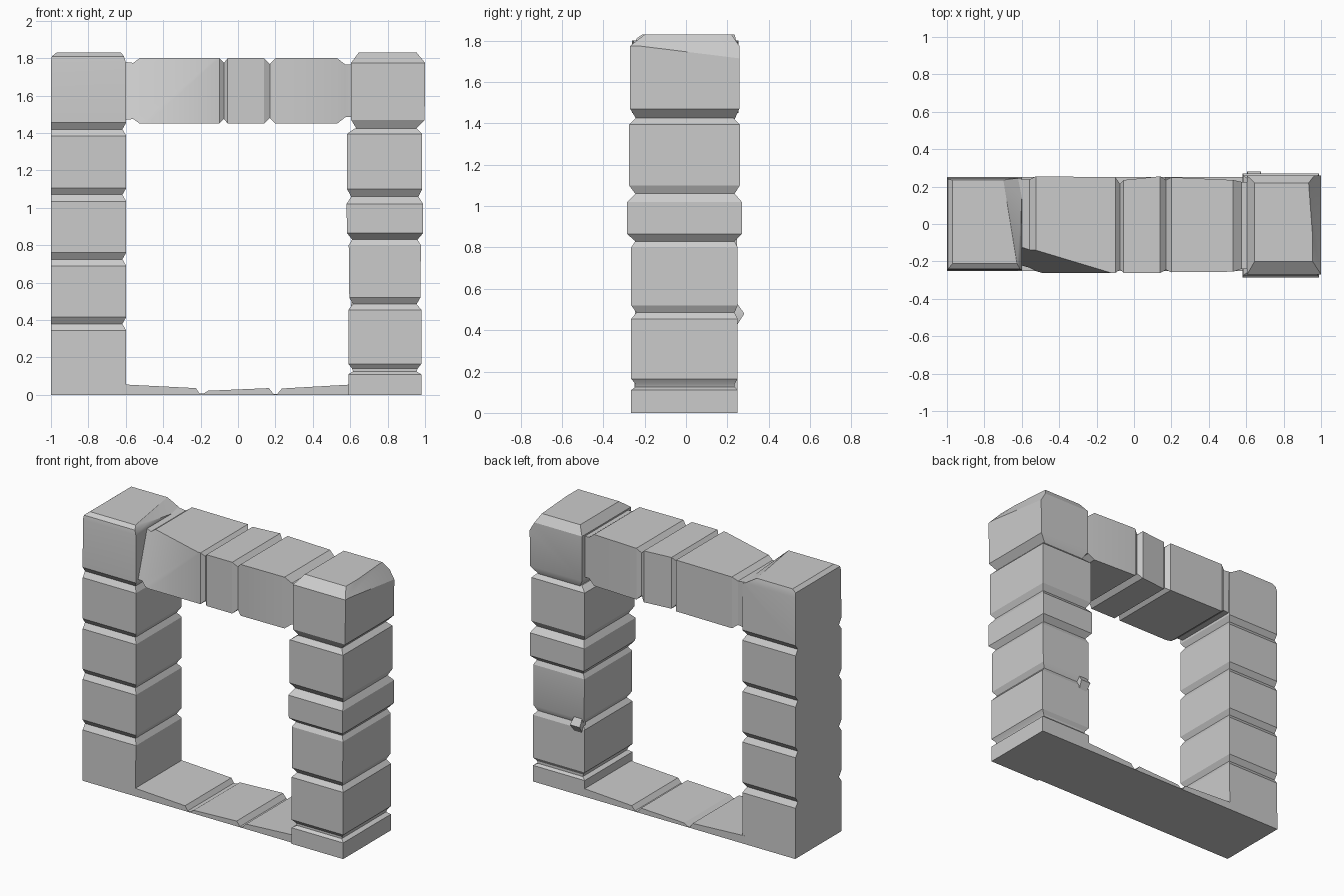
import bpy, bmesh, math
from mathutils import Vector


def finish(name, bm):
    bmesh.ops.recalc_face_normals(bm, faces=bm.faces[:])
    mesh = bpy.data.meshes.new(name)
    bm.to_mesh(mesh)
    bm.free()
    obj = bpy.data.objects.new(name, mesh)
    bpy.context.collection.objects.link(obj)
    bpy.ops.object.select_all(action='DESELECT')
    obj.select_set(True)
    bpy.context.view_layer.objects.active = obj
    bpy.ops.object.shade_smooth_by_angle(angle=math.radians(25))
    return obj


def loft(name, stations, axis, chips=()):
    """Skin rectangles (pos, a0, a1, y0, y1) along z (a = x) or x (a = z);
    each chip is a plane (three points) that slices off a corner."""
    bm = bmesh.new()
    rings = []
    for p, a0, a1, y0, y1 in stations:
        corners = [(a0, y0), (a1, y0), (a1, y1), (a0, y1)]
        rings.append([bm.verts.new((a, y, p) if axis == 'z' else (p, y, a))
                      for a, y in corners])
    for r, s in zip(rings, rings[1:]):
        for i in range(4):
            j = (i + 1) % 4
            bm.faces.new((r[i], r[j], s[j], s[i]))
    bm.faces.new(rings[0])
    bm.faces.new(rings[-1])
    for a, b, c in chips:
        a, b, c = Vector(a), Vector(b), Vector(c)
        n = (b - a).cross(c - a)
        mid = sum((v.co for v in bm.verts), Vector()) / len(bm.verts)
        if n.dot(mid - a) > 0:
            n = -n
        cut = bmesh.ops.bisect_plane(bm, geom=bm.verts[:] + bm.edges[:] + bm.faces[:],
                                     plane_co=a, plane_no=n, clear_outer=True)
        edges = [e for e in cut['geom_cut'] if isinstance(e, bmesh.types.BMEdge)]
        bmesh.ops.holes_fill(bm, edges=edges, sides=0)
    return finish(name, bm)


# Left pillar: flush outer side, grooves on the other three sides
left = [(0, -1, -.6, -.25, .25)]
for z in (.38, .725, 1.07, 1.42):
    left += [(z - .035, -1, -.598, -.247, .247),
             (z, -1, -.618, -.222, .222),
             (z + .035, -1, -.598, -.247, .247)]
left += [(1.78, -1, -.6, -.245, .245), (1.81, -.995, -.61, -.24, .24),
         (1.83, -.97, -.625, -.212, .235)]
loft("left_pillar", left, 'z',
     chips=[((-.68, .12, 1.83), (-.625, -.22, 1.83), (-.6, .24, 1.77))])

# Right pillar: separate stacked stones with narrow joints
right = [(0, .59, .98, -.265, .25), (.11, .59, .98, -.265, .25),
         (.125, .615, .955, -.245, .235), (.14, .61, .96, -.245, .235),
         (.165, .59, .98, -.265, .25), (.455, .59, .98, -.265, .25),
         (.485, .615, .955, -.24, .235), (.52, .595, .975, -.265, .25),
         (.80, .592, .978, -.265, .25), (.83, .61, .96, -.245, .235),
         (.865, .583, .99, -.285, .27), (1.02, .58, .99, -.285, .27),
         (1.06, .605, .965, -.245, .235), (1.10, .583, .985, -.275, .26),
         (1.395, .583, .985, -.275, .26), (1.425, .625, .955, -.245, .23)]
loft("right_pillar", right, 'z')

# Corner stone on the right pillar, with a sloping outer edge
cap = [(1.42, .635, .95, -.24, .235), (1.47, .605, .998, -.27, .258),
       (1.775, .605, 1.0, -.27, .258), (1.83, .645, .955, -.20, .22)]
loft("right_corner_stone", cap, 'z',
     chips=[((1.0, -.23, 1.775), (1.0, .21, 1.72), (.95, 0, 1.83))])

# Lintel of three stones, with a slanting chip in front
lintel = [(-.65, 1.465, 1.785, -.24, .24), (-.56, 1.475, 1.775, -.24, .238),
          (-.525, 1.45, 1.80, -.262, .255), (-.10, 1.45, 1.80, -.262, .25),
          (-.075, 1.475, 1.775, -.243, .215), (-.055, 1.45, 1.80, -.262, .235),
          (.14, 1.45, 1.80, -.262, .255), (.17, 1.48, 1.77, -.245, .235),
          (.20, 1.45, 1.80, -.258, .25), (.53, 1.45, 1.80, -.255, .235),
          (.575, 1.485, 1.765, -.24, .225), (.65, 1.485, 1.765, -.24, .225)]
loft("lintel", lintel, 'x',
     chips=[((-.525, -.14, 1.80), (-.12, -.262, 1.80), (-.53, -.25, 1.45))])

# Worn sill between the pillars
sill = [(x, 0, h, -.25, .25) for x, h in
        ((-.62, .056), (-.225, .036), (-.205, .006), (-.185, .006),
         (-.16, .022), (.165, .036), (.19, .005), (.21, .005),
         (.235, .034), (.62, .056))]
loft("sill", sill, 'x')

# Small jutting edge at the back of the right pillar
loft("back_chip", [(.43, .61, .67, .22, .25), (.48, .605, .68, .22, .282),
                   (.525, .61, .67, .22, .25)], 'z')
